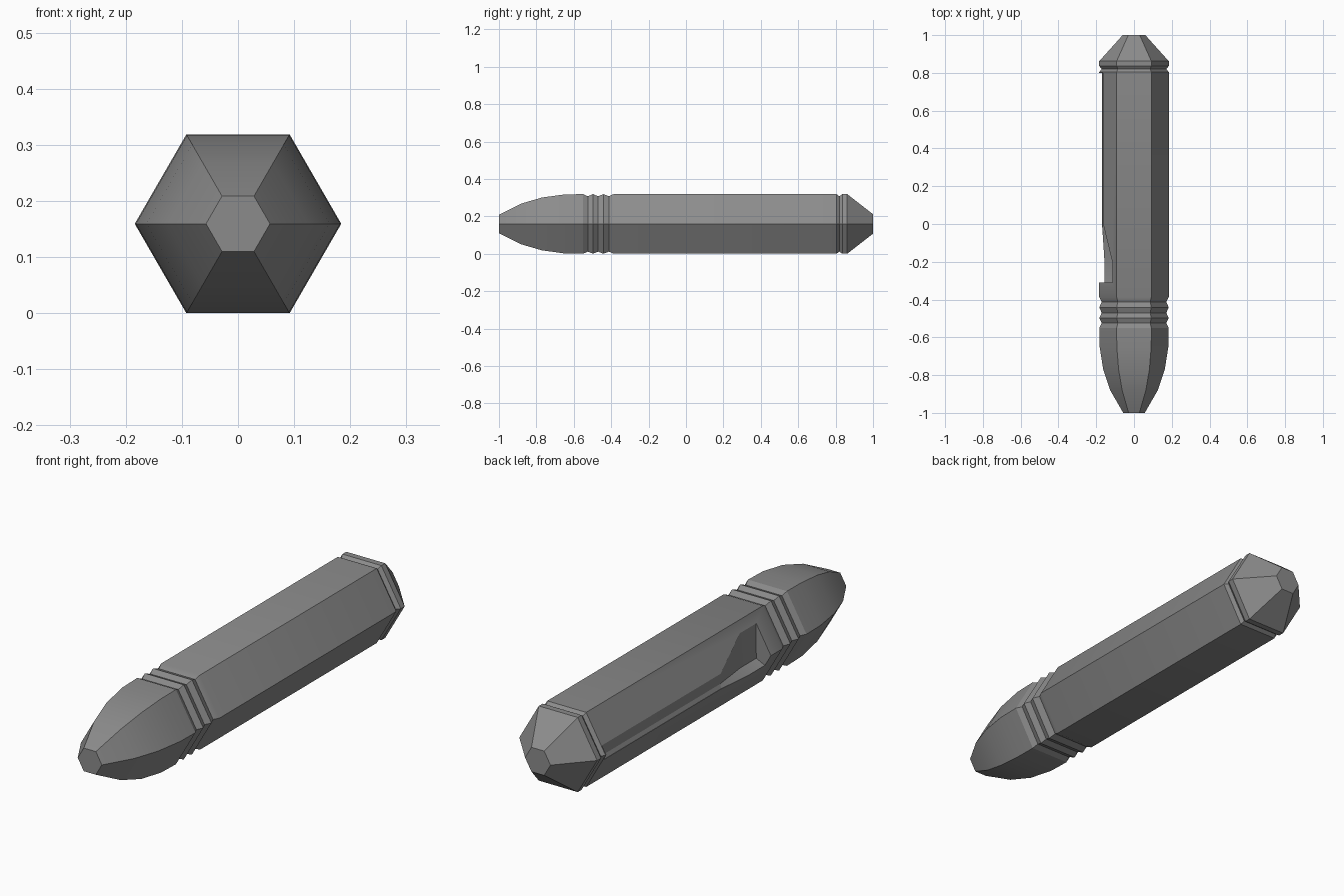
import bpy, bmesh, math

cube = bpy.data.objects.get("Cube")
if cube:
    bpy.data.objects.remove(cube, do_unlink=True)

SIDES = 6
RADIUS = 0.184
DIP = 0.171
AXIS_Z = RADIUS * math.cos(math.pi / SIDES)

grey = bpy.data.materials.new("mid_grey")
grey.use_nodes = True
colour = (0.26, 0.26, 0.26, 1)
grey.diffuse_color = colour
grey.node_tree.nodes["Principled BSDF"].inputs["Base Color"].default_value = colour


def loft(name, rings):
    """Skin a list of equal-length point rings and cap both ends."""
    bm = bmesh.new()
    loops = [[bm.verts.new(p) for p in ring] for ring in rings]
    for a, b in zip(loops, loops[1:]):
        for i in range(len(a)):
            j = (i + 1) % len(a)
            bm.faces.new((a[i], a[j], b[j], b[i]))
    bm.faces.new(loops[0])
    bm.faces.new(loops[-1])
    bmesh.ops.recalc_face_normals(bm, faces=bm.faces)
    mesh = bpy.data.meshes.new(name)
    bm.to_mesh(mesh)
    bm.free()
    mesh.materials.append(grey)
    obj = bpy.data.objects.new(name, mesh)
    bpy.context.collection.objects.link(obj)
    return obj


def hexagon(y, r):
    angles = [math.tau * i / SIDES for i in range(SIDES)]
    return [(r * math.cos(a), y, AXIS_Z + r * math.sin(a)) for a in angles]


# Hexagonal barrel: rounded nose, grip grooves, long shaft, end cap
nose = [(-1, 0.057), (-0.88, 0.126), (-0.77, 0.163), (-0.65, 0.182), (-0.55, RADIUS)]
grip = [(-0.525, DIP), (-0.497, RADIUS), (-0.47, DIP), (-0.442, RADIUS),
        (-0.412, DIP), (-0.387, RADIUS)]
end_cap = [(0.805, RADIUS), (0.82, DIP), (0.836, RADIUS), (0.862, RADIUS), (1, 0.06)]
barrel = loft("hexagonal_barrel", [hexagon(y, r) for y, r in nose + grip + end_cap])


# Side slot: shallow along the edge, opening into a deep notch with a ledge
def slot_section(y, upper, floor, lower):
    outside = -0.3
    points = [(outside, upper[1]), upper, floor, lower, (outside, lower[1])]
    return [(x, y, z) for x, z in points]


shallow = ((-0.163, 0.195), (-0.160, 0.150), (-0.168, 0.134))
deep = ((-0.114, 0.279), (-0.115, 0.130), (-0.155, 0.111))
cutter = loft("slot_cutter", [slot_section(0.80, *shallow), slot_section(0, *shallow),
                              slot_section(-0.2, *deep), slot_section(-0.31, *deep)])
cutter.hide_render = True
cutter.hide_set(True)

cut = barrel.modifiers.new("side_slot", "BOOLEAN")
cut.operation = "DIFFERENCE"
cut.solver = "EXACT"
cut.object = cutter

# Apply the slot, drop the cutter and keep the hexagon edges sharp
bpy.ops.object.select_all(action="DESELECT")
barrel.select_set(True)
bpy.context.view_layer.objects.active = barrel
bpy.ops.object.modifier_apply(modifier=cut.name)
bpy.data.objects.remove(cutter, do_unlink=True)
bpy.ops.object.shade_smooth_by_angle(angle=math.radians(25))
